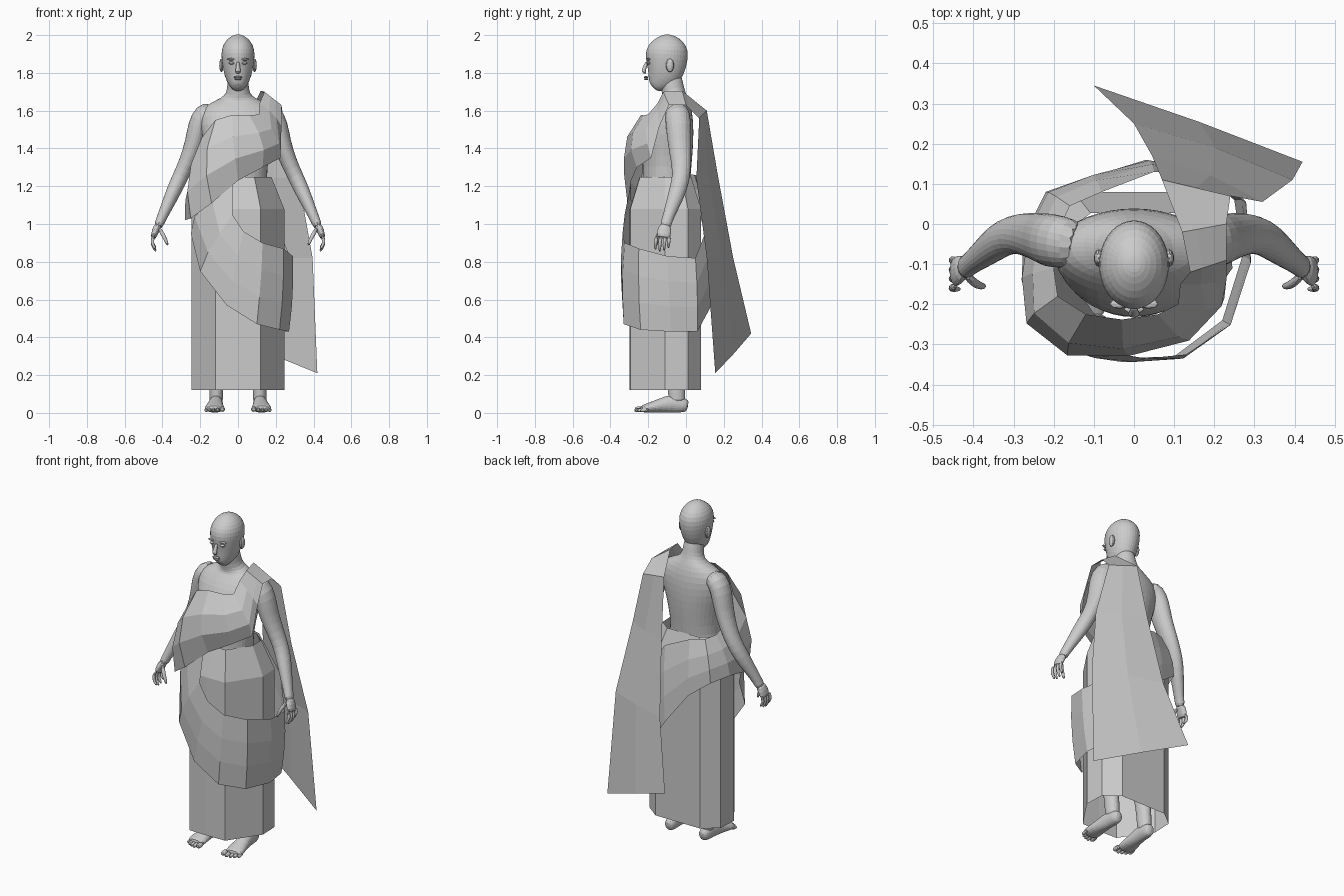
import bpy, bmesh
from math import sin, cos, pi
from mathutils import Vector


def finish(name, bm, subdiv=0):
    bmesh.ops.remove_doubles(bm, verts=bm.verts, dist=0.0005)
    bmesh.ops.recalc_face_normals(bm, faces=bm.faces)
    me = bpy.data.meshes.new(name)
    bm.to_mesh(me)
    bm.free()
    ob = bpy.data.objects.new(name, me)
    bpy.context.collection.objects.link(ob)
    if subdiv:
        ob.modifiers.new("rounding", 'SUBSURF').levels = subdiv
        ob.modifiers["rounding"].render_levels = subdiv
    return ob


def skin(bm, rings, closed):
    """Join successive rows of vertices with quads."""
    n = len(rings[0])
    for a, b in zip(rings, rings[1:]):
        for i in range(n if closed else n - 1):
            j = (i + 1) % n
            bm.faces.new((a[i], a[j], b[j], b[i]))


def tube(name, rows, sides=12, s=1, subdiv=1):
    """Loft ellipses along a path; rows are x, y, z, width radius, depth radius."""
    bm = bmesh.new()
    pts = [Vector((r[0] * s, r[1], r[2])) for r in rows]
    rings = []
    for k, p in enumerate(pts):
        t = (pts[min(k + 1, len(pts) - 1)] - pts[max(k - 1, 0)]).normalized()
        u = Vector((1, 0, 0))
        u = (u - t * u.dot(t)).normalized()
        v = t.cross(u)
        rings.append([bm.verts.new(p + u * rows[k][3] * cos(2 * pi * i / sides)
                                   + v * rows[k][4] * sin(2 * pi * i / sides))
                      for i in range(sides)])
    skin(bm, rings, True)
    bm.faces.new(rings[0])
    bm.faces.new(rings[-1])
    return finish(name, bm, subdiv)


def ball(name, loc, size, segs=10):
    bm = bmesh.new()
    bmesh.ops.create_uvsphere(bm, u_segments=segs, v_segments=segs // 2 + 1, radius=1)
    for v in bm.verts:
        v.co = Vector(loc) + Vector([a * b for a, b in zip(v.co, size)])
    return finish(name, bm)


def cloth(name, rows, bulge, cols=3):
    """Strip between an upper and a lower edge, swelling away from the body axis."""
    bm = bmesh.new()
    rings = []
    for r, b in zip(rows, bulge):
        top, bot = Vector(r[:3]), Vector(r[3:])
        ring = []
        for i in range(cols + 1):
            p = top.lerp(bot, i / cols)
            out = Vector((p.x, p.y + 0.1, 0)).normalized()
            ring.append(bm.verts.new(p + out * b * sin(pi * i / cols)))
        rings.append(ring)
    skin(bm, rings, False)
    return finish(name, bm)


# Torso and neck
tube("torso", [(0, y, z, rx, ry) for z, rx, ry, y in (
    (0.95, .19, .14, -.1), (1.2, .155, .125, -.105), (1.3, .155, .13, -.1),
    (1.42, .18, .14, -.1), (1.52, .205, .125, -.08), (1.59, .205, .1, -.06),
    (1.635, .165, .08, -.055), (1.665, .09, .066, -.058), (1.69, .062, .062, -.065),
    (1.74, .056, .06, -.075), (1.79, .055, .06, -.085))], 20)

# Head
tube("head", [(0, (f + b) / 2, z, rx, (b - f) / 2) for z, rx, f, b in (
    (1.722, .022, -.2, -.15), (1.735, .042, -.212, -.11), (1.77, .066, -.217, -.04),
    (1.81, .078, -.212, -.01), (1.85, .085, -.212, .006), (1.90, .091, -.217, .014),
    (1.945, .083, -.203, .006), (1.98, .058, -.17, -.03), (2.0, .026, -.13, -.07),
    (2.003, .008, -.11, -.09))], 18)
tube("nose", [(0, -.205, 1.862, .009, .008), (0, -.22, 1.825, .012, .012),
              (0, -.227, 1.808, .017, .014), (0, -.212, 1.797, .012, .006)], 8)
ball("upper_lip", (0, -.212, 1.777), (.025, .011, .006))
ball("lower_lip", (0, -.211, 1.767), (.021, .011, .006))

for s, side in ((-1, "right"), (1, "left")):
    ball(side + "_ear", (s * .088, -.085, 1.84), (.012, .022, .036))
    ball(side + "_eye", (s * .034, -.197, 1.852), (.017, .012, .008))
    ball(side + "_brow", (s * .036, -.199, 1.872), (.025, .012, .006))

    # Arm
    tube(side + "_arm", [
        (.13, -.05, 1.60, .055, .06), (.185, -.045, 1.585, .06, .068),
        (.212, -.04, 1.52, .057, .07), (.23, -.035, 1.43, .052, .064),
        (.268, -.025, 1.33, .045, .056), (.305, -.025, 1.25, .043, .048),
        (.338, -.042, 1.18, .042, .048), (.378, -.075, 1.09, .033, .038),
        (.41, -.1, 1.02, .026, .028), (.425, -.112, .98, .025, .035)], 12, s)
    # Hand
    tube(side + "_palm", [(.418, -.106, 1.0, .023, .03), (.438, -.115, .965, .02, .04),
                          (.45, -.122, .92, .016, .042)], 10, s)
    for i in range(4):
        y = -.156 + .023 * i
        drop = (.01, .0, .004, .018)[i]
        tube(f"{side}_finger_{i + 1}", [
            (.447, y, .94, .011, .011), (.456, y - .004, .905, .011, .011),
            (.447, y - .006, .873 + drop, .009, .009),
            (.433, y - .006, .853 + drop, .006, .006)], 6, s)
    tube(side + "_thumb", [(.42, -.125, .98, .013, .015), (.395, -.15, .94, .013, .013),
                           (.38, -.155, .91, .011, .011), (.372, -.155, .885, .007, .007)], 6, s)

    # Leg
    tube(side + "_leg", [(.1, -.1, 1.0, .09, .1), (.11, -.11, .8, .085, .09),
                         (.115, -.11, .55, .058, .065), (.115, -.08, .4, .056, .068),
                         (.115, -.055, .2, .04, .048), (.115, -.05, .1, .038, .046),
                         (.115, -.045, .04, .037, .048)], 12, s)
    # Foot
    tube(side + "_foot", [(.113, .012, .035, .022, .028), (.114, -.01, .04, .035, .04),
                          (.116, -.07, .052, .037, .052), (.12, -.13, .04, .043, .04),
                          (.125, -.2, .026, .055, .026), (.126, -.24, .02, .054, .02)], 12, s)
    for i, (x, y, r) in enumerate(((.083, -.272, .018), (.108, -.275, .013), (.13, -.268, .012),
                                   (.15, -.258, .012), (.168, -.243, .012))):
        tube(f"{side}_toe_{i + 1}", [(x, y + .05, .02, r, r), (x, y + .015, r + .002, r, r),
                                     (x, y, r, r * .7, r * .7)], 6, s)

# Faceted long skirt
half = [(0, -.298), (.12, -.295), (.245, -.11), (.24, .01), (.15, .08), (0, .08)]
outline = half + [(-x, y) for x, y in half[-2:0:-1]]
bm = bmesh.new()
skin(bm, [[bm.verts.new((x * k, -.11 + (y + .11) * k, z)) for x, y in outline]
          for z, k in ((.12, 1), (.6, 1), (1.08, 1), (1.25, .72))], True)
finish("skirt", bm)

# Wrap sweeping across the front, round the left hip and up the back
hip = [(-.03, -.29, 1.22, -.25, -.15, .95), (-.03, -.325, 1.05, -.2, -.28, .75),
       (.03, -.335, .96, -.06, -.335, .57), (.13, -.325, .90, .1, -.33, .47),
       (.24, -.25, .87, .22, -.24, .44), (.29, -.1, .83, .27, -.08, .43),
       (.28, .05, .82, .25, .06, .43), (.2, .12, 1.0, .16, .13, .56),
       (.05, .13, 1.2, .03, .16, .75), (-.08, .08, 1.25, -.1, .12, .93),
       (-.16, .045, 1.26, -.22, .08, 1.02), (-.19, -.02, 1.27, -.275, -.03, 1.04)]
cloth("hip_wrap", hip, [.07, .03, .01, .01, .01, .01, .01, .01, .01, .02, .02, .02])

# Wrap rising from the right waist over the chest to the left shoulder
chest = [hip[-1], (-.2, -.11, 1.33, -.28, -.14, 1.02), (-.19, -.18, 1.46, -.25, -.25, 1.03),
         (-.12, -.225, 1.55, -.14, -.31, 1.11), (-.03, -.238, 1.578, 0, -.29, 1.23),
         (.06, -.225, 1.575, .13, -.26, 1.30), (.11, -.2, 1.58, .225, -.185, 1.35),
         (.115, -.15, 1.64, .23, -.14, 1.52), (.14, -.12, 1.70, .23, -.09, 1.63),
         (.12, -.02, 1.705, .23, -.0, 1.63), (.07, .11, 1.60, .24, .07, 1.56)]
cloth("chest_wrap", chest, [.02, .03, .05, .065, .065, .06, .04, .015, 0, 0, 0])

# Loose end hanging down the back
cloth("hanging_tail", [chest[-1], (.045, .17, 1.25, .32, .055, 1.24),
                       (.0, .25, .82, .395, .11, .82), (-.1, .345, .42, .42, .155, .21)],
      [0, .012, .012, .005], 2)
